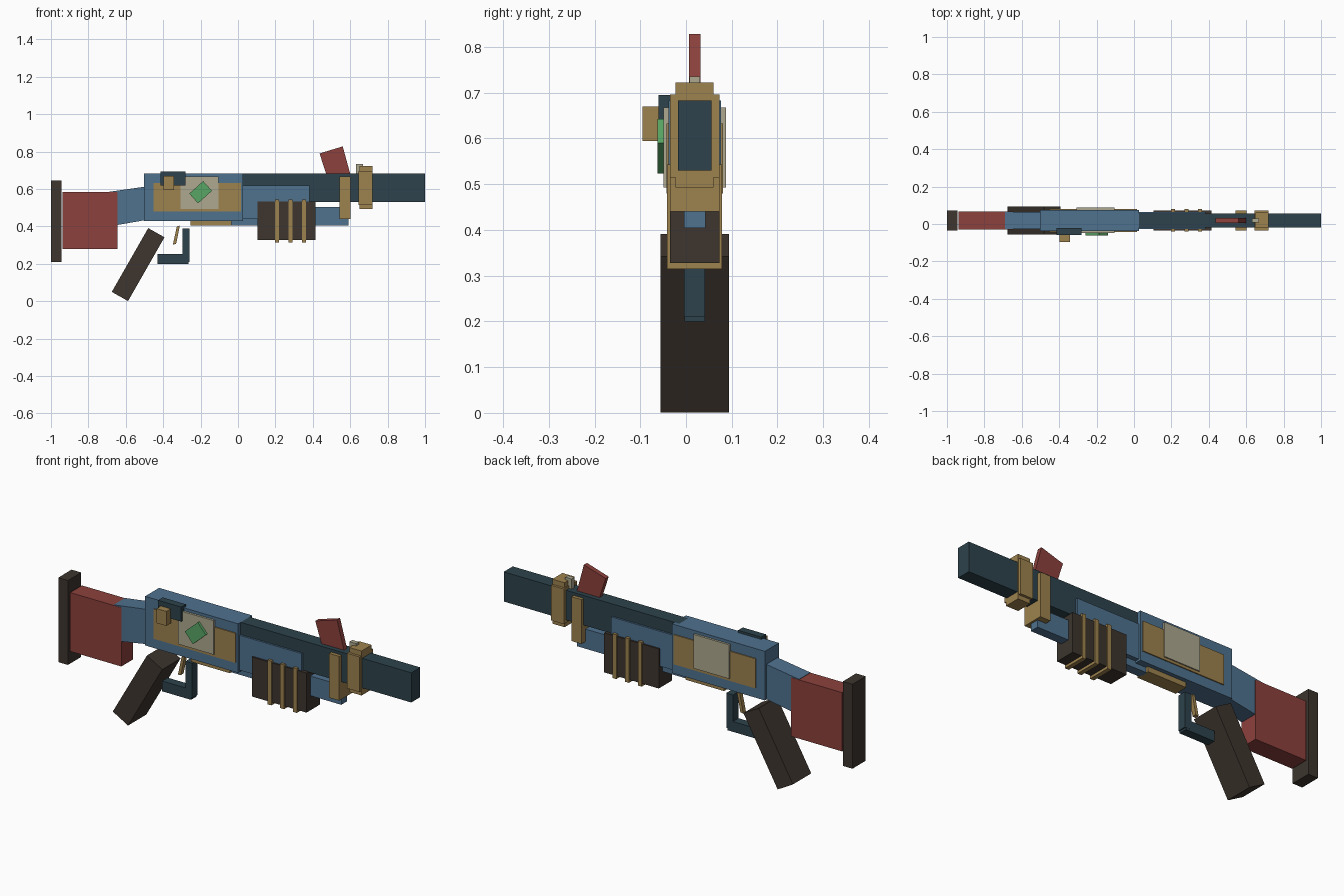
import bpy
import bmesh
from math import radians
from mathutils import Matrix

cube = bpy.data.objects.get("Cube")
if cube:
    bpy.data.objects.remove(cube, do_unlink=True)

MID = 0.019  # y of the weapon's mirror plane


def material(name, hex_code):
    srgb = [int(hex_code[i:i + 2], 16) / 255 for i in (0, 2, 4)]
    rgba = [c / 12.92 if c < 0.04 else ((c + 0.055) / 1.055) ** 2.4 for c in srgb] + [1]
    mat = bpy.data.materials.new(name)
    mat.use_nodes = True
    mat.diffuse_color = rgba
    mat.node_tree.nodes["Principled BSDF"].inputs["Base Color"].default_value = rgba
    return mat


BLUE = material("steel blue", "4F728F")
TEAL = material("dark teal", "2D424C")
RED = material("brick red", "8C413C")
TAN = material("brass tan", "9E824E")
BROWN = material("dark brown", "3D352E")
PALE = material("pale grey", "ADA890")
GREEN = material("green", "58A664")


def finish(name, bm, mat):
    bmesh.ops.recalc_face_normals(bm, faces=bm.faces)
    mesh = bpy.data.meshes.new(name)
    bm.to_mesh(mesh)
    bm.free()
    mesh.materials.append(mat)
    obj = bpy.data.objects.new(name, mesh)
    bpy.context.scene.collection.objects.link(obj)
    return obj


def prism(name, mat, points, y0, y1):
    """Side outline of (x, z) points, extruded from y0 to y1."""
    bm = bmesh.new()
    face = bm.faces.new([bm.verts.new((x, y0, z)) for x, z in points])
    top = bmesh.ops.extrude_face_region(bm, geom=[face])["geom"]
    bmesh.ops.translate(bm, vec=(0, y1 - y0, 0),
                        verts=[v for v in top if isinstance(v, bmesh.types.BMVert)])
    return finish(name, bm, mat)


def slab(name, mat, x, z, half):
    """Box spanning the x and z ranges, centred on the mirror plane."""
    return box(name, mat, x, (MID - half, MID + half), z)


def box(name, mat, x, y, z):
    return prism(name, mat, [(x[0], z[0]), (x[1], z[0]), (x[1], z[1]), (x[0], z[1])], *y)


def profile(name, mat, points, half):
    return prism(name, mat, points, MID - half, MID + half)


# Stock
slab("butt_pad", BROWN, (-1, -0.945), (0.21, 0.645), 0.054)
slab("stock", RED, (-0.937, -0.645), (0.28, 0.583), 0.048)
profile("stock_neck", BLUE, [(-0.69, 0.4), (-0.5, 0.433), (-0.5, 0.612), (-0.69, 0.585)], 0.046)

# Receiver with side plates
slab("receiver", BLUE, (-0.503, 0.027), (0.43, 0.683), 0.057)
for side, name in ((-1, "right"), (1, "left")):
    for part, mat, x, z, out in (
            ("side_plate", TAN, (-0.452, 0.015), (0.48, 0.633), 0.062),
            ("cover_plate", PALE, (-0.307, -0.104), (0.493, 0.668), 0.068)):
        y = sorted((MID + side * 0.055, MID + side * out))
        box(f"{name}_{part}", mat, x, y, z)
slab("receiver_underplate", TAN, (-0.255, -0.035), (0.404, 0.44), 0.036)

# Diamond inlay on the right cover plate
diamond = box("diamond_inlay", GREEN, (-0.05, 0.05), (-0.062, -0.048), (-0.035, 0.035))
diamond.data.transform(Matrix.Translation((-0.2, 0, 0.583)) @ Matrix.Rotation(radians(-42), 4, "Y"))

# Bolt and its handle
box("bolt", TEAL, (-0.414, -0.282), (-0.06, -0.022), (0.62, 0.695))
box("bolt_handle", TAN, (-0.397, -0.342), (-0.095, -0.055), (0.595, 0.67))

# Barrel, magazine tube and fore-end
slab("barrel", TEAL, (0, 1), (0.53, 0.683), 0.0365)
slab("barrel_shroud", BLUE, (0.02, 0.382), (0.44, 0.62), 0.046)
slab("magazine_tube", BLUE, (-0.04, 0.592), (0.404, 0.505), 0.0235)
slab("fore_end", BROWN, (0.104, 0.415), (0.328, 0.532), 0.054)
for i in range(3):
    x = 0.208 + i * 0.0725
    slab(f"fore_end_rib_{i + 1}", TAN, (x - 0.011, x + 0.011), (0.315, 0.543), 0.06)

# Barrel clamps and sights
slab("barrel_band", TAN, (0.544, 0.602), (0.44, 0.668), 0.0545)
slab("clamp_core", TAN, (0.65, 0.72), (0.493, 0.722), 0.0415)
slab("clamp_sides", TAN, (0.645, 0.718), (0.515, 0.696), 0.0545)
slab("front_sight", PALE, (0.63, 0.667), (0.67, 0.735), 0.0115)
profile("sight_flag", RED, [(0.475, 0.67), (0.603, 0.67), (0.56, 0.828), (0.436, 0.79)], 0.0125)

# Grip, trigger and guard
profile("grip", BROWN, [(-0.48, 0.391), (-0.393, 0.342), (-0.588, 0.001), (-0.675, 0.05)], 0.0745)
profile("trigger", TAN, [(-0.327, 0.4), (-0.311, 0.404), (-0.331, 0.306), (-0.348, 0.303)], 0.011)
slab("guard_front", TEAL, (-0.297, -0.259), (0.21, 0.39), 0.023)
slab("guard_bottom", TEAL, (-0.43, -0.265), (0.2, 0.253), 0.0225)
